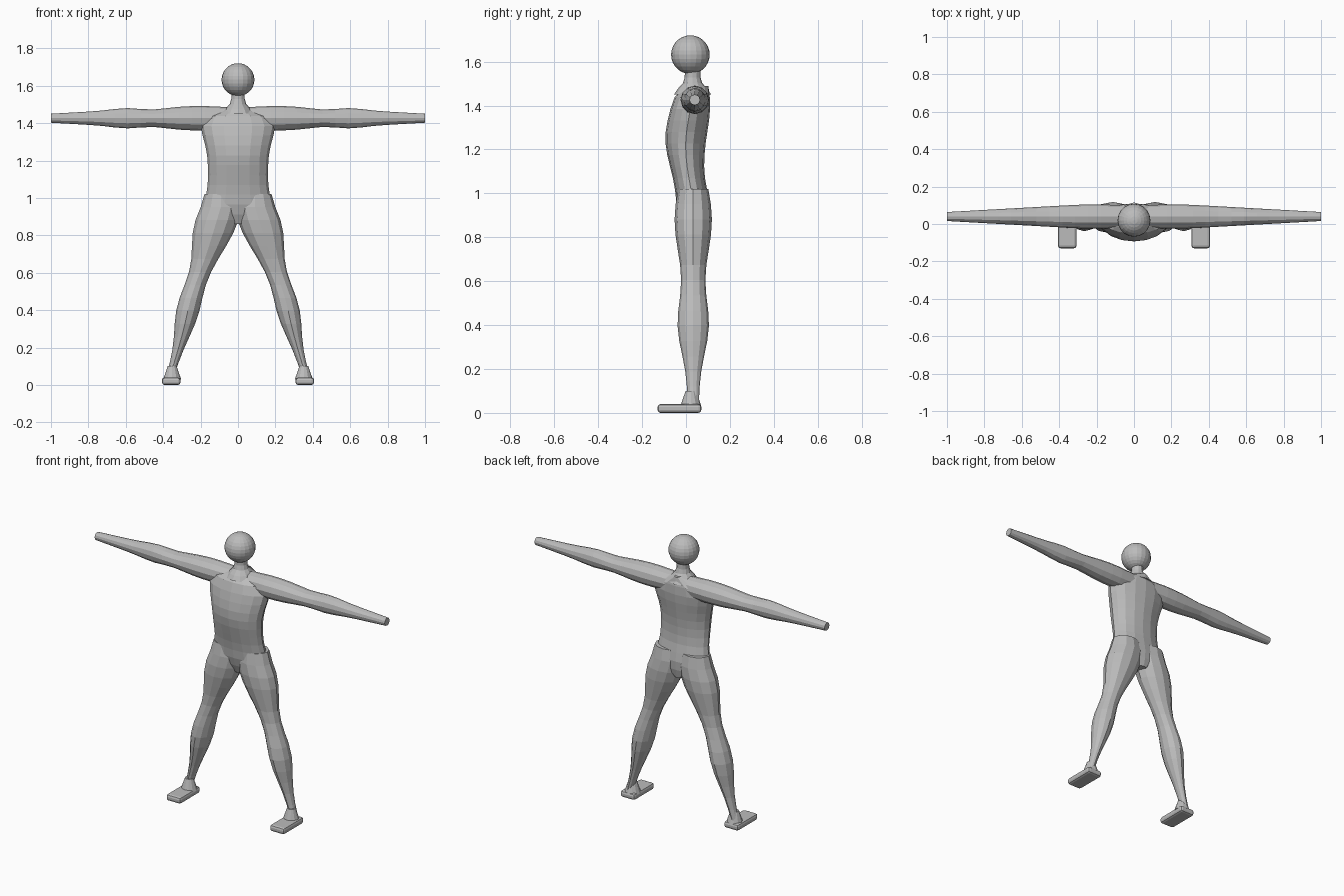
import bpy, bmesh
from math import cos, sin, pi, exp
from mathutils import Matrix

cube = bpy.data.objects.get("Cube")
if cube:
    bpy.data.objects.remove(cube, do_unlink=True)

grey = bpy.data.materials.new("plain grey")
grey.use_nodes = True
tone = (0.5, 0.5, 0.5, 1)
grey.diffuse_color = tone
grey.node_tree.nodes["Principled BSDF"].inputs["Base Color"].default_value = tone


def finish(name, bm):
    """Turn a bmesh into a flat-shaded grey object."""
    bmesh.ops.recalc_face_normals(bm, faces=bm.faces)
    mesh = bpy.data.meshes.new(name)
    bm.to_mesh(mesh)
    bm.free()
    mesh.materials.append(grey)
    obj = bpy.data.objects.new(name, mesh)
    bpy.context.collection.objects.link(obj)
    return obj


def bell(position, middle, spread):
    """Soft swelling that is strongest at the middle."""
    return exp(-((position - middle) / spread) ** 2)


def loft(name, start, end, steps, section, sideways=False, flip=1, sides=12):
    """Skin elliptical rings; section gives centre and radius for both ring axes."""
    bm = bmesh.new()
    rings = []
    for step in range(steps + 1):
        along = start + (end - start) * step / steps
        centre_a, radius_a, centre_b, radius_b = section(along)
        ring = []
        for i in range(sides):
            angle = 2 * pi * i / sides
            a = centre_a + radius_a * cos(angle)
            b = centre_b + radius_b * sin(angle)
            x, y, z = (along, a, b) if sideways else (a, b, along)
            ring.append(bm.verts.new((x * flip, y, z)))
        rings.append(ring)
    for low, high in zip(rings, rings[1:]):
        for i in range(sides):
            j = (i + 1) % sides
            bm.faces.new((low[i], low[j], high[j], high[i]))
    bm.faces.new(rings[0])
    bm.faces.new(rings[-1])
    return finish(name, bm)


def torso_section(z):
    """Broad hips and chest, belly forward, closing at crotch and shoulders."""
    closing = min(1, (z - 0.84) / 0.1, (1.5 - z) / 0.07)
    width = 0.16 + 0.04 * bell(z, 0.9, 0.1) + 0.04 * bell(z, 1.4, 0.12)
    front = -0.04 - 0.054 * bell(z, 1.25, 0.18)
    back = 0.08 + 0.03 * bell(z, 1.4, 0.16) + 0.025 * bell(z, 0.95, 0.1)
    front *= closing
    return 0, width * closing, (front + back) / 2, (back - front) / 2


def neck_section(z):
    """Slim column flaring into the shoulders."""
    radius = 0.035 + 0.05 * bell(z, 1.45, 0.04)
    return 0, radius, 0.03, radius


def arm_section(x):
    """Straight taper with a narrow elbow and a fuller forearm."""
    taper = 0.08 - 0.056 * x - 0.02 * bell(x, 0, 0.15)
    muscle = 0.009 * (bell(x, 0.6, 0.1) - bell(x, 0.46, 0.1))
    return 0.04, taper, 1.426, taper + muscle


def leg_section(z):
    """Slanted leg with thigh and calf swellings."""
    thigh = bell(z, 0.88, 0.25)
    calf = bell(z, 0.4, 0.18)
    centre = max(0.09, 0.377 - 0.3 * z + 0.014 * bell(z, 0.48, 0.15))
    width = 0.02 + 0.095 * thigh + 0.04 * calf
    depth = 0.025 + 0.06 * thigh + 0.045 * calf
    return centre, width, 0.033, depth


def foot(name, flip):
    """Rounded sole with an ankle cone rising at the heel."""
    bm = bmesh.new()
    place = Matrix.Translation((0.357 * flip, -0.03, 0.02))
    size = Matrix.Diagonal((0.1, 0.2, 0.04, 1))
    bmesh.ops.create_cube(bm, size=1, matrix=place @ size)
    bmesh.ops.bevel(bm, geom=bm.edges[:], offset=0.014, segments=2,
                    profile=0.5, affect='EDGES')
    bmesh.ops.create_cone(bm, cap_ends=True, segments=12, radius1=0.048,
                          radius2=0.024, depth=0.07,
                          matrix=Matrix.Translation((0.352 * flip, 0.022, 0.065)))
    finish(name, bm)


# Trunk, neck and head
loft("torso", 0.86, 1.49, 12, torso_section, sides=16)
loft("neck", 1.45, 1.58, 5, neck_section)

bm = bmesh.new()
bmesh.ops.create_uvsphere(bm, u_segments=20, v_segments=14, radius=0.088,
                          matrix=Matrix.Translation((0, 0.02, 1.632)))
finish("head", bm)

# Limbs on both sides
for side, flip in (("left", 1), ("right", -1)):
    loft(side + "_arm", 0.04, 1, 14, arm_section, sideways=True, flip=flip)
    loft(side + "_leg", 0.05, 1.02, 14, leg_section, flip=flip)
    foot(side + "_foot", flip)
